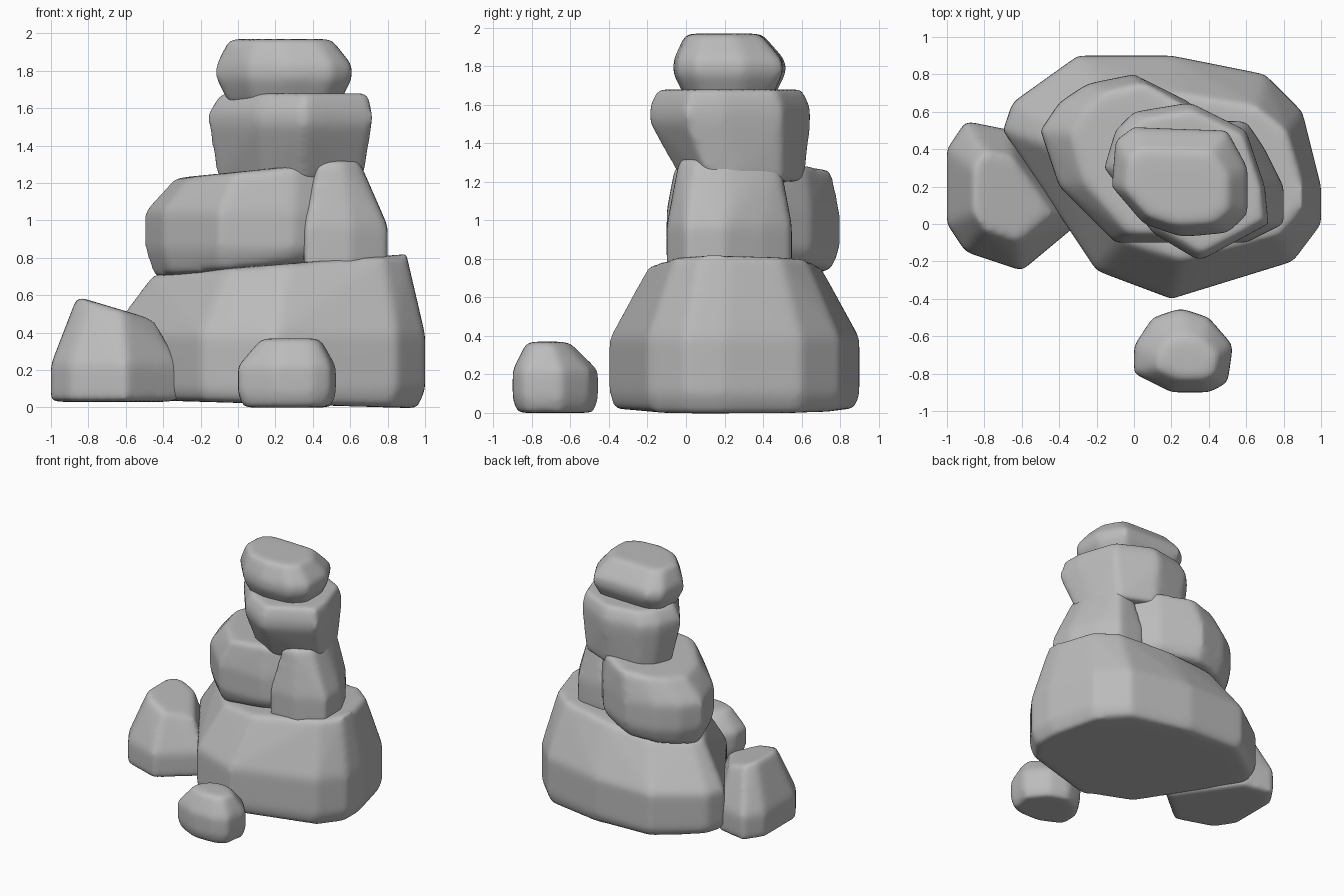
import bpy
import bmesh

default_cube = bpy.data.objects.get("Cube")
if default_cube:
    bpy.data.objects.remove(default_cube, do_unlink=True)

stone_grey = bpy.data.materials.new("stone_grey")
stone_grey.use_nodes = True
colour = (0.5, 0.5, 0.5, 1)
stone_grey.diffuse_color = colour
stone_grey.node_tree.nodes["Principled BSDF"].inputs["Base Color"].default_value = colour


def add_ring(bm, outline, height, scale=(1, 1), shift=(0, 0), tilt=0):
    """Place a scaled copy of a plan outline, tilted along x, at one height."""
    xs, ys = zip(*outline)
    centre_x = (min(xs) + max(xs)) / 2
    centre_y = (min(ys) + max(ys)) / 2
    for x, y in outline:
        offset_x = (x - centre_x) * scale[0] + shift[0]
        offset_y = (y - centre_y) * scale[1] + shift[1]
        bm.verts.new((centre_x + offset_x, centre_y + offset_y, height + tilt * offset_x))


def add_stone(name, outline, bottom, top, foot, crown, low=0.2, high=0.6,
              foot_shift=(0, 0), crown_shift=(0, 0), foot_tilt=0, crown_tilt=0):
    """Hull a foot, a full-width belly and a crown, then wear the edges.

    The belly spans the fractions low to high of the stone's height.
    """
    height = top - bottom
    bm = bmesh.new()
    add_ring(bm, outline, bottom, foot, foot_shift, foot_tilt)
    add_ring(bm, outline, bottom + height * low)
    add_ring(bm, outline, bottom + height * high)
    add_ring(bm, outline, top, crown, crown_shift, crown_tilt)
    hull = bmesh.ops.convex_hull(bm, input=bm.verts)
    unused = {item for item in hull["geom_interior"] + hull["geom_unused"]
              if isinstance(item, bmesh.types.BMVert)}
    bmesh.ops.delete(bm, geom=list(unused), context="VERTS")
    bmesh.ops.recalc_face_normals(bm, faces=bm.faces)

    mesh = bpy.data.meshes.new(name)
    bm.to_mesh(mesh)
    bm.free()
    mesh.materials.append(stone_grey)
    stone = bpy.data.objects.new(name, mesh)
    bpy.context.collection.objects.link(stone)

    remesh = stone.modifiers.new("even_surface", "REMESH")
    remesh.mode = "VOXEL"
    remesh.voxel_size = 0.02
    remesh.use_smooth_shade = True
    wear = stone.modifiers.new("worn_edges", "SMOOTH")
    wear.factor = 0.5
    wear.iterations = 20


# Large boulder carrying the stack
add_stone(
    name="base_boulder",
    outline=[(-0.7, 0.5), (-0.65, 0.65), (-0.3, 0.9), (0.2, 0.9), (0.7, 0.8), (0.9, 0.6),
             (1, 0.2), (1, 0), (0.85, -0.2), (0.2, -0.4), (-0.2, -0.25)],
    bottom=0.02, top=0.76, foot=(0.95, 0.96), crown=(0.8, 0.68), low=0.1, high=0.5,
    crown_shift=(0.07, 0), foot_tilt=-0.03, crown_tilt=0.08)

# Low rock leaning on the boulder
add_stone(
    name="side_rock",
    outline=[(-1, 0.4), (-0.9, 0.55), (-0.65, 0.5), (-0.3, 0), (-0.6, -0.25),
             (-0.9, -0.15), (-1, 0)],
    bottom=0.03, top=0.53, foot=(1, 1), crown=(0.6, 0.6), high=0.4, crown_tilt=-0.3)

# Second tier: a wide stone and a narrow wedge beside it
add_stone(
    name="wide_stone",
    outline=[(-0.5, 0.5), (-0.4, 0.65), (-0.25, 0.75), (0, 0.8), (0.3, 0.65), (0.5, 0.4),
             (0.5, 0), (0.3, -0.1), (-0.1, -0.1), (-0.4, 0.2)],
    bottom=0.74, top=1.26, foot=(0.9, 0.9), crown=(0.8, 0.9), crown_shift=(0.06, 0),
    foot_tilt=0.1, crown_tilt=0.1)
add_stone(
    name="wedge_stone",
    outline=[(0.35, -0.1), (0.6, -0.1), (0.8, 0), (0.8, 0.2), (0.7, 0.4), (0.6, 0.55),
             (0.35, 0.55)],
    bottom=0.74, top=1.32, foot=(1, 1), crown=(0.5, 0.8), high=0.4, crown_shift=(-0.04, 0))

# Third tier, undercut at the front
add_stone(
    name="upper_stone",
    outline=[(-0.16, 0.3), (-0.1, 0.5), (0, 0.6), (0.3, 0.65), (0.6, 0.5), (0.7, 0.2),
             (0.72, 0), (0.35, -0.2), (0.1, -0.05)],
    bottom=1.2, top=1.68, foot=(0.88, 0.75), crown=(0.9, 0.9), low=0.65, high=0.8,
    foot_shift=(0, 0.07), crown_shift=(0.02, 0))

# Cap of the stack
add_stone(
    name="top_stone",
    outline=[(-0.12, 0.2), (-0.1, 0.45), (0, 0.52), (0.5, 0.5), (0.61, 0.3), (0.61, 0.05),
             (0.5, -0.05), (0.25, -0.07), (0.05, 0)],
    bottom=1.62, top=1.97, foot=(0.8, 0.75), crown=(0.75, 0.68), low=0.4,
    crown_shift=(-0.02, -0.03))

# Loose pebble in front
add_stone(
    name="front_pebble",
    outline=[(0, -0.65), (0.1, -0.5), (0.25, -0.45), (0.4, -0.5), (0.53, -0.65),
             (0.5, -0.85), (0.4, -0.9), (0.2, -0.9), (0, -0.8)],
    bottom=0, top=0.37, foot=(0.9, 0.9), crown=(0.6, 0.5), crown_shift=(0.02, -0.04))
